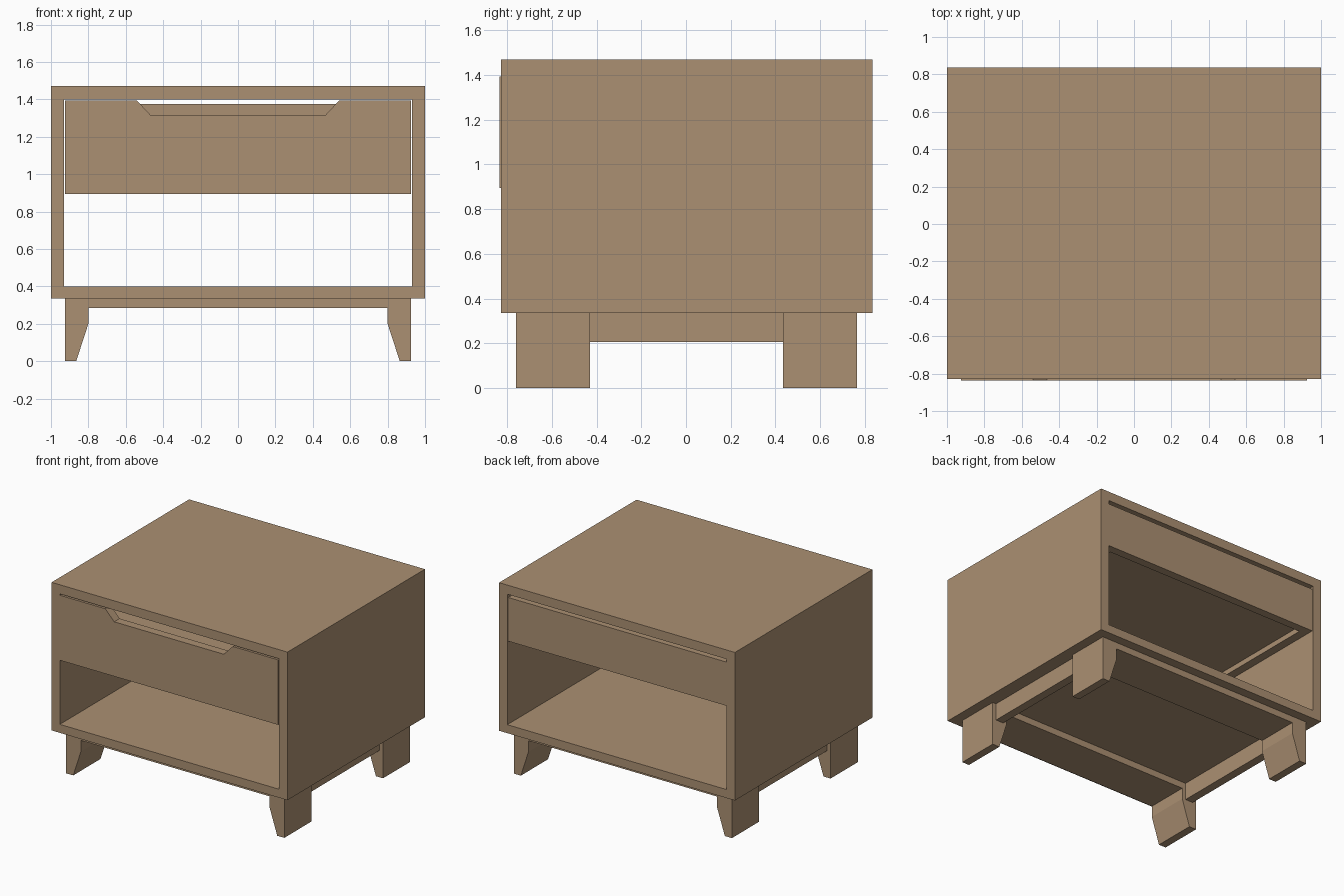
import bpy, bmesh

if "Cube" in bpy.data.objects:
    bpy.data.objects.remove(bpy.data.objects["Cube"])

wood = bpy.data.materials.new("light_brown_wood")
wood.diffuse_color = (0.41, 0.28, 0.17, 1)
wood.use_nodes = True
wood.node_tree.nodes["Principled BSDF"].inputs["Base Color"].default_value = wood.diffuse_color


def finish(name, bm):
    bmesh.ops.recalc_face_normals(bm, faces=bm.faces)
    me = bpy.data.meshes.new(name)
    bm.to_mesh(me)
    bm.free()
    me.materials.append(wood)
    ob = bpy.data.objects.new(name, me)
    bpy.context.collection.objects.link(ob)
    return ob


def prism(name, profile, y0, y1):
    """Extrude an (x, z) profile from y0 to y1."""
    bm = bmesh.new()
    face = bm.faces.new([bm.verts.new((x, y0, z)) for x, z in profile])
    new = bmesh.ops.extrude_face_region(bm, geom=[face])["geom"]
    verts = [g for g in new if isinstance(g, bmesh.types.BMVert)]
    bmesh.ops.translate(bm, vec=(0, y1 - y0, 0), verts=verts)
    return finish(name, bm)


def rect(x0, x1, z0, z1):
    return [(x0, z0), (x1, z0), (x1, z1), (x0, z1)]


def box(name, x0, x1, y0, y1, z0, z1):
    return prism(name, rect(x0, x1, z0, z1), y0, y1)


# Cabinet shell: rectangular tube open at front and back
Y0, Y1 = -0.829, 0.8355
bm = bmesh.new()
loops = [[bm.verts.new((x, y, z)) for x, z in r]
         for r, y in ((rect(-1, 1, 0.335, 1.47), Y0), (rect(-1, 1, 0.335, 1.47), Y1),
                      (rect(-0.93, 0.93, 0.40, 1.40), Y1), (rect(-0.93, 0.93, 0.40, 1.40), Y0))]
for k in range(4):
    a, b = loops[k], loops[(k + 1) % 4]
    for i in range(4):
        j = (i + 1) % 4
        bm.faces.new((a[i], a[j], b[j], b[i]))
finish("cabinet_shell", bm)

# Drawer front with a trapezoid hand notch
prism("drawer_front", [(-0.925, 0.895), (0.925, 0.895), (0.925, 1.393), (0.54, 1.393),
                       (0.465, 1.313), (-0.465, 1.313), (-0.54, 1.393), (-0.925, 1.393)],
      -0.8355, -0.77)

# Drawer box: sides, back and raised floor
box("drawer_back", -0.925, 0.925, 0.768, 0.832, 1.04, 1.375)
box("drawer_floor", -0.86, 0.86, -0.77, 0.768, 1.08, 1.10)
for s, side in ((-1, "left"), (1, "right")):
    xs = sorted((s * 0.86, s * 0.925))
    box(f"drawer_side_{side}", *xs, -0.77, 0.768, 1.04, 1.375)

# Base: tapered legs, side rails, front and back rails
leg_spans = (("front", -0.76, -0.43), ("back", 0.435, 0.765))
leg_profile = [(0.925, 0), (0.925, 0.335), (0.80, 0.335), (0.80, 0.20), (0.865, 0)]
for end, y0, y1 in leg_spans:
    box(f"{end}_rail", -0.80, 0.80, y0, y1, 0.285, 0.335)
    for s, side in ((-1, "left"), (1, "right")):
        prism(f"{end}_leg_{side}", [(s * x, z) for x, z in leg_profile], y0, y1)
for s, side in ((-1, "left"), (1, "right")):
    xs = sorted((s * 0.83, s * 0.895))
    box(f"side_rail_{side}", *xs, -0.43, 0.435, 0.205, 0.335)
